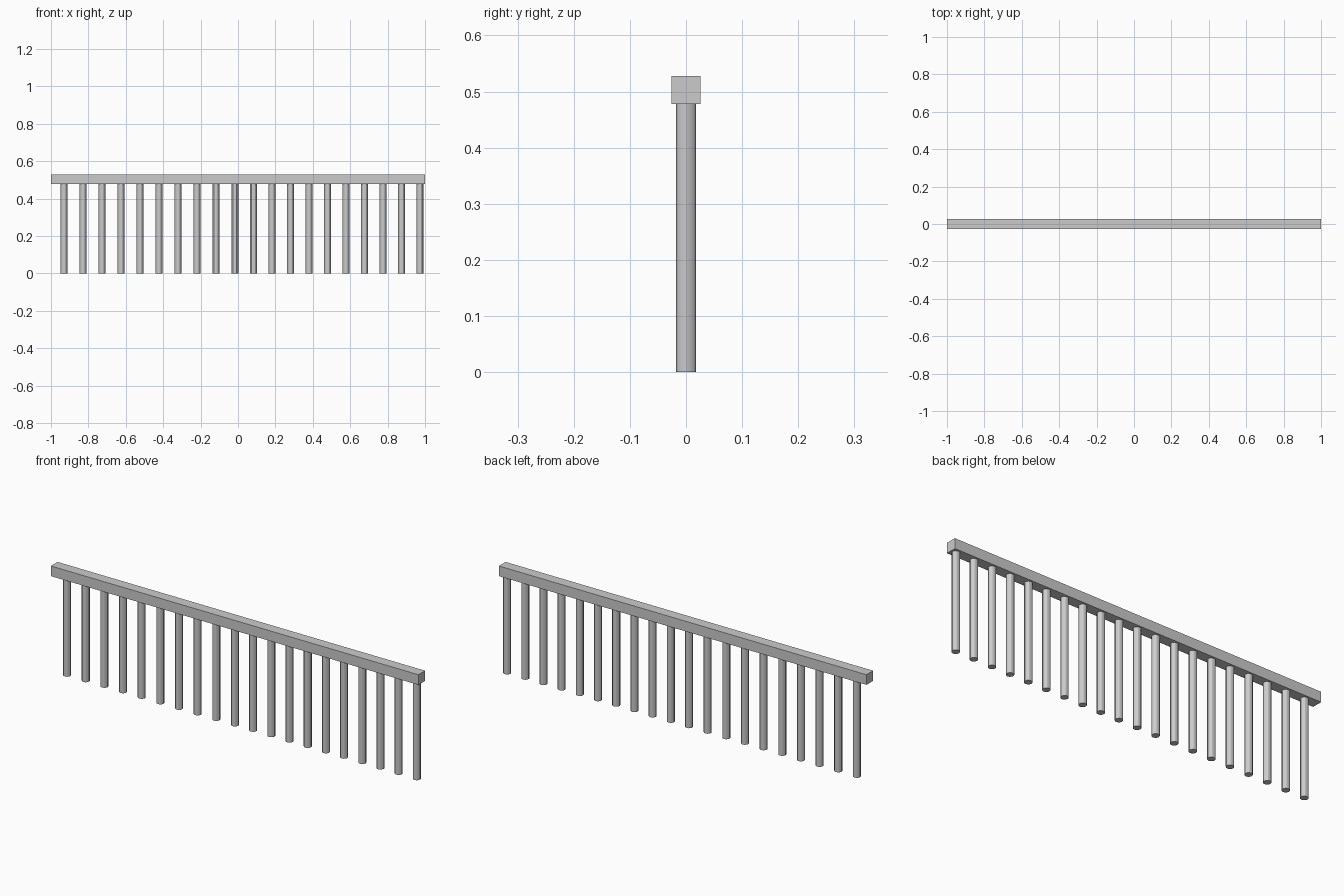
import bpy

cube = bpy.data.objects.get("Cube")
if cube:
    bpy.data.objects.remove(cube, do_unlink=True)

RAIL_BOTTOM, RAIL_TOP, RAIL_DEPTH = 0.478, 0.528, 0.052
POST_RADIUS = 0.018

grey = bpy.data.materials.new("light grey")
grey.use_nodes = True
grey.diffuse_color = (0.6, 0.6, 0.6, 1)
grey.node_tree.nodes["Principled BSDF"].inputs["Base Color"].default_value = (0.6, 0.6, 0.6, 1)


def finish(name):
    obj = bpy.context.object
    obj.name = name
    obj.data.materials.append(grey)
    return obj


# Square handrail along the full length
bpy.ops.mesh.primitive_cube_add(size=1, location=(0, 0, (RAIL_BOTTOM + RAIL_TOP) / 2))
rail = finish("handrail")
rail.scale = (2, RAIL_DEPTH, RAIL_TOP - RAIL_BOTTOM)
bpy.ops.object.transform_apply(location=False, rotation=False, scale=True)

# Round balusters, spaced slightly closer in the left half
first_half = [-0.93 + 0.1015 * i for i in range(10)]
second_half = [first_half[-1] + 0.099 * i for i in range(1, 11)]
for number, x in enumerate(first_half + second_half, 1):
    bpy.ops.mesh.primitive_cylinder_add(
        vertices=12, radius=POST_RADIUS, depth=RAIL_BOTTOM,
        location=(x, 0, RAIL_BOTTOM / 2))
    finish(f"baluster_{number}")
    bpy.ops.object.shade_smooth_by_angle()
